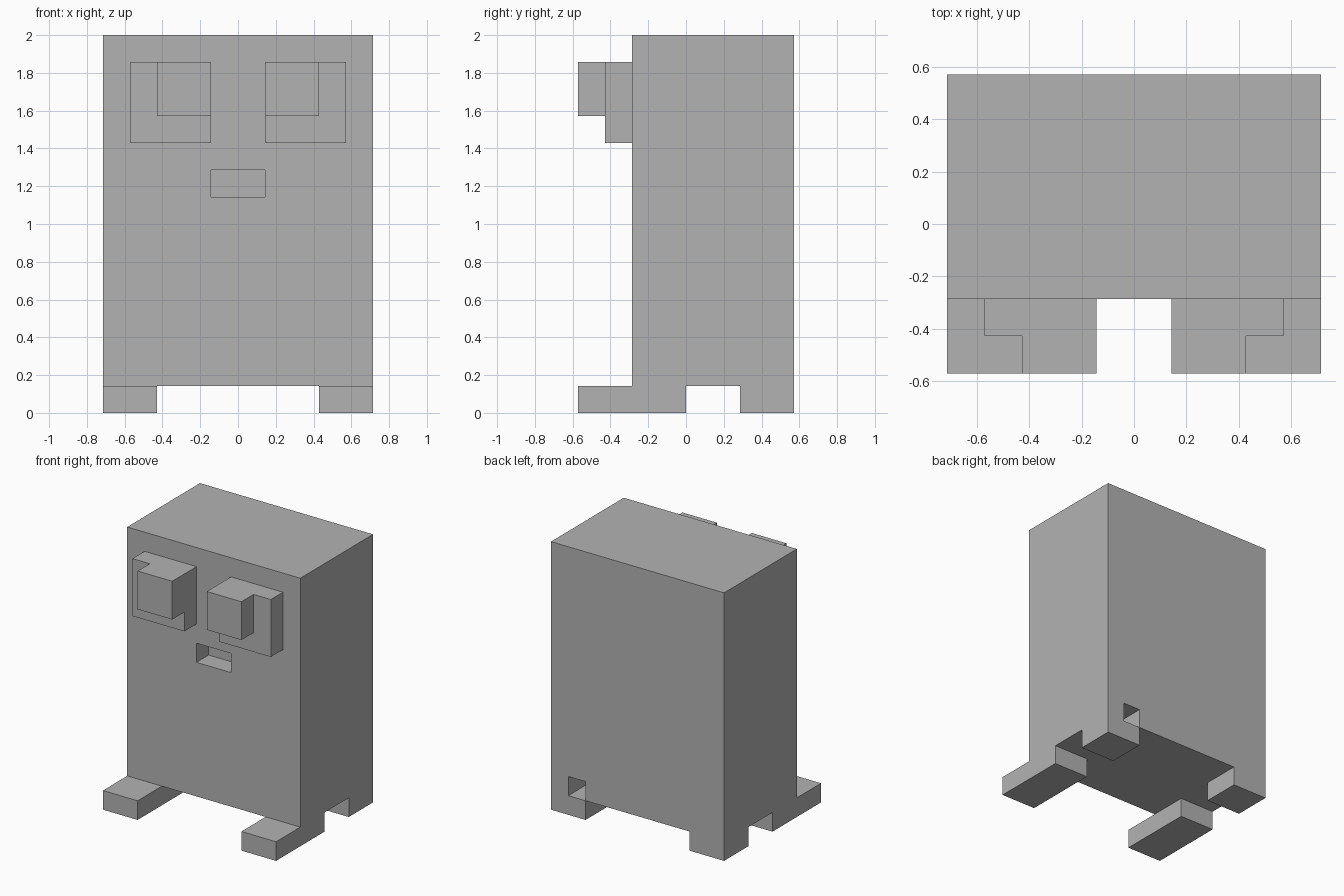
import bpy
import bmesh

if "Cube" in bpy.data.objects:
    bpy.data.objects.remove(bpy.data.objects["Cube"], do_unlink=True)

U = 1 / 7  # block size: the model is 14 blocks tall

grey = bpy.data.materials.new("plain grey")
grey.use_nodes = True
colour = (0.45, 0.45, 0.45, 1)
grey.diffuse_color = colour
grey.node_tree.nodes["Principled BSDF"].inputs["Base Color"].default_value = colour


def block(name, x, y, z):
    """Box spanning the given (low, high) ranges, measured in blocks."""
    bm = bmesh.new()
    bmesh.ops.create_cube(bm, size=1)
    for v in bm.verts:
        v.co = [U * span[int(c > 0)] for c, span in zip(v.co, (x, y, z))]
    mesh = bpy.data.meshes.new(name)
    bm.to_mesh(mesh)
    bm.free()
    mesh.materials.append(grey)
    obj = bpy.data.objects.new(name, mesh)
    bpy.context.collection.objects.link(obj)
    return obj


def carve(target, cutter):
    """Subtract a hidden cutter from the target."""
    mod = target.modifiers.new(cutter.name, 'BOOLEAN')
    mod.operation = 'DIFFERENCE'
    mod.solver = 'EXACT'
    mod.object = cutter
    cutter.hide_render = True
    cutter.hide_viewport = True
    cutter.display_type = 'WIRE'


# Body with a recessed mouth and a small notch above the back left foot
body = block("body", (-5, 5), (-2, 4), (1, 14))
carve(body, block("mouth_cutter", (-1, 1), (-3, -1), (8, 9)))
carve(body, block("notch_cutter", (3, 4), (2, 5), (0.5, 2)))

# Paired parts, mirrored across x = 0
for side, s in (("left", 1), ("right", -1)):
    def paired(name, near, far, y, z):
        block(f"{side}_{name}", sorted((s * near, s * far)), y, z)

    paired("front_foot", 3, 5, (-4, 0), (0, 1))
    paired("back_foot", 3, 5, (2, 4), (0, 1))
    paired("eye", 1, 4, (-3, -2), (10, 13))
    paired("pupil", 1, 3, (-4, -3), (11, 13))
